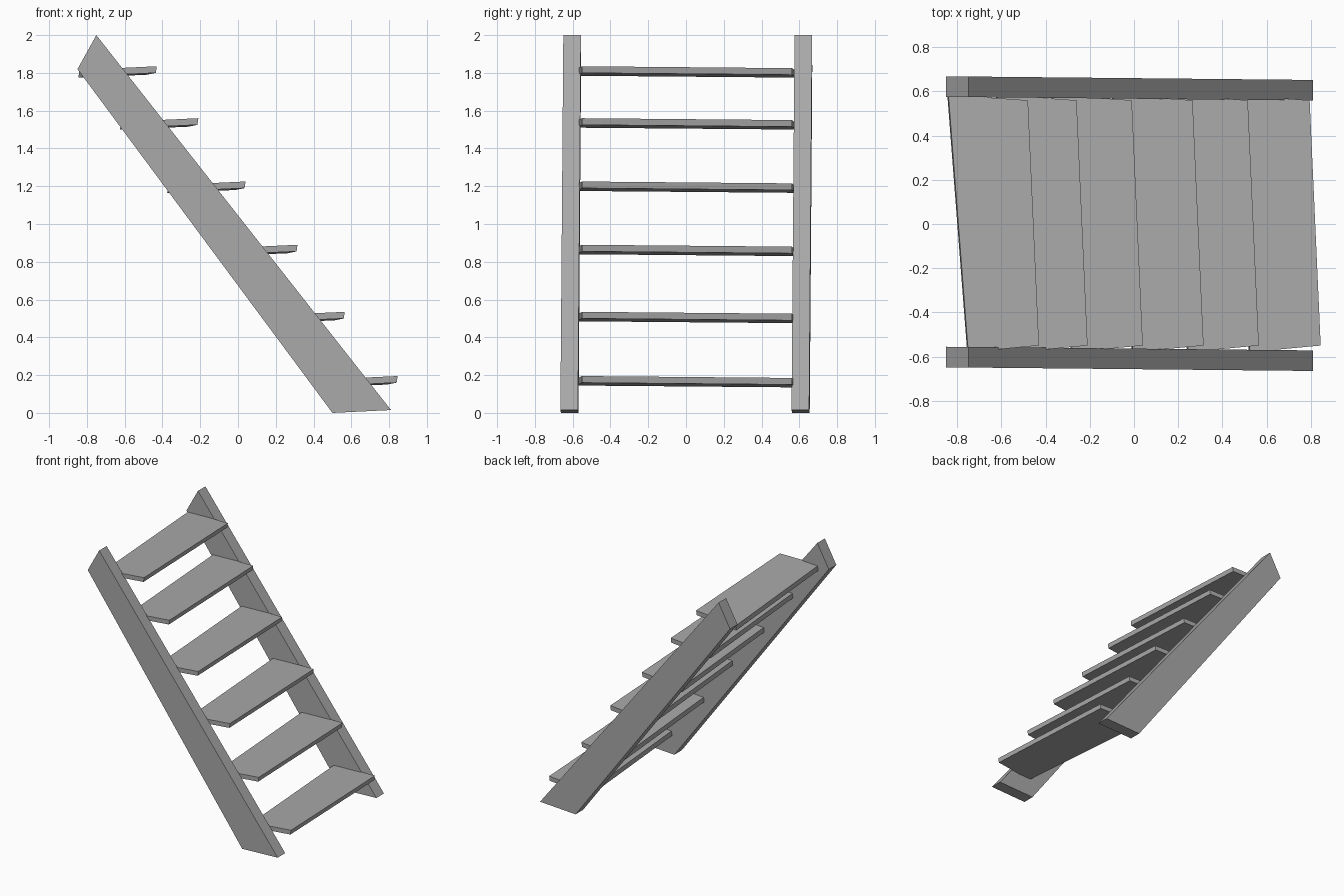
import bpy
import bmesh
from mathutils import Vector

cube = bpy.data.objects.get("Cube")
if cube:
    bpy.data.objects.remove(cube)

grey = bpy.data.materials.new("worn_grey")
grey.use_nodes = True
COLOR = (0.4, 0.4, 0.4, 1)
grey.diffuse_color = COLOR
grey.node_tree.nodes["Principled BSDF"].inputs["Base Color"].default_value = COLOR


def slab(name, outline, offset):
    """Prism made from a four-sided outline swept along an offset."""
    bm = bmesh.new()
    face = bm.faces.new([bm.verts.new(p) for p in outline])
    swept = bmesh.ops.extrude_face_region(bm, geom=[face])["geom"]
    bmesh.ops.translate(bm, vec=Vector(offset),
                        verts=[v for v in swept if isinstance(v, bmesh.types.BMVert)])
    bmesh.ops.recalc_face_normals(bm, faces=bm.faces)
    mesh = bpy.data.meshes.new(name)
    bm.to_mesh(mesh)
    bm.free()
    mesh.materials.append(grey)
    obj = bpy.data.objects.new(name, mesh)
    bpy.context.collection.objects.link(obj)
    return obj


# Sloping side rails, each slightly out of square
rail_profile = [(-0.75, 2.0), (-0.85, 1.82), (0.5, 0.0), (0.81, 0.015)]
for name, y in (("right_rail", -0.657), ("left_rail", 0.567)):
    slab(name, [(x, y - 0.01 * x, z) for x, z in rail_profile], (0, 0.093, 0))

# Skewed treads: narrower at the front, tipped slightly upward
tread_tips = [(-0.43, 1.835), (-0.21, 1.56), (0.04, 1.225),
              (0.315, 0.89), (0.565, 0.535), (0.845, 0.195)]
for i, (x, z) in enumerate(reversed(tread_tips)):
    outline = [(x, -0.55, z), (x - 0.05, 0.56, z - 0.01),
               (x - 0.41, 0.585, z - 0.025), (x - 0.32, -0.58, z - 0.015)]
    slab(f"tread_{i + 1}", outline, (-0.005, 0, -0.035))
